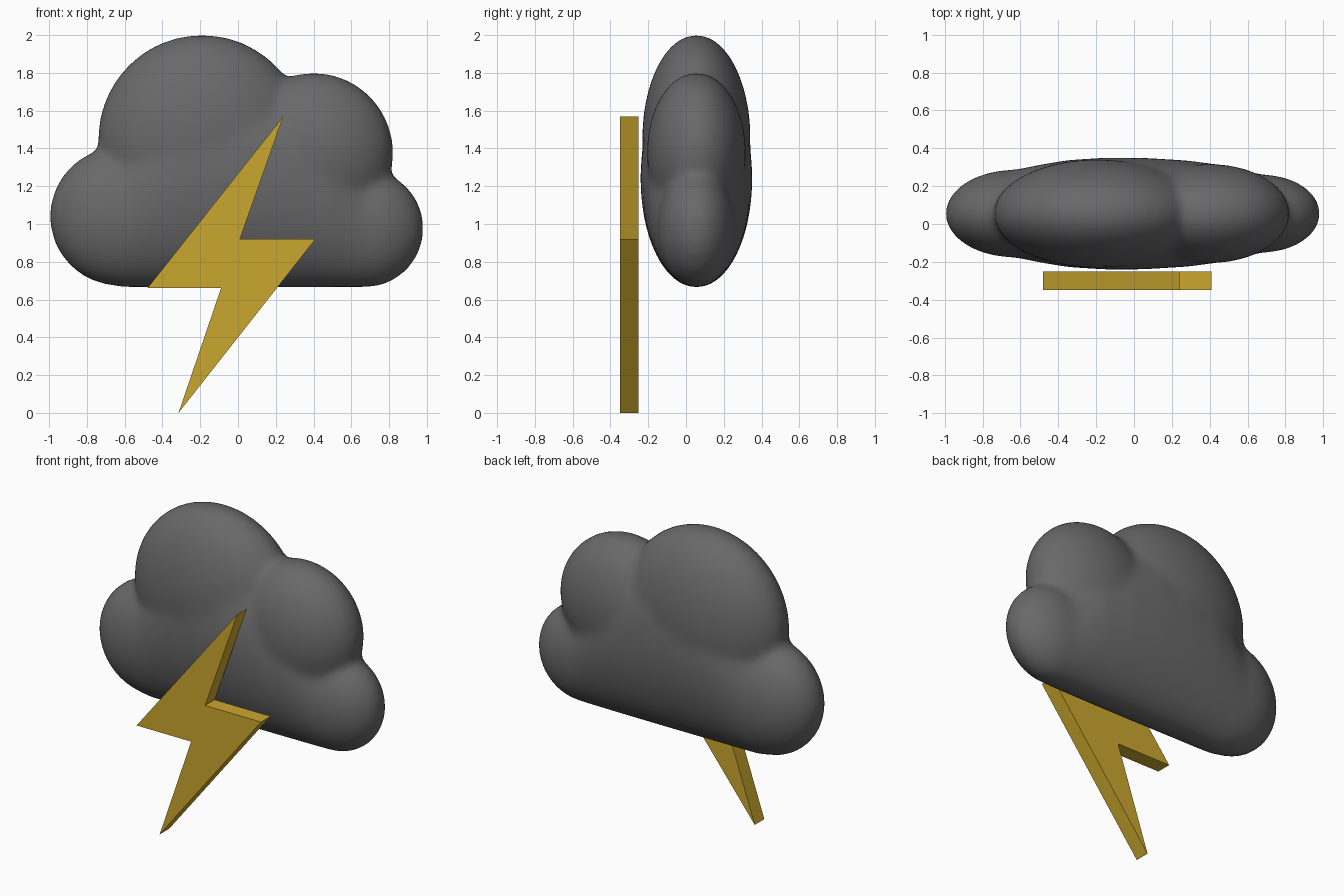
import bpy, bmesh, math
from mathutils import Matrix, Vector

if "Cube" in bpy.data.objects:
    bpy.data.objects.remove(bpy.data.objects["Cube"])

CY = 0.055  # middle of the cloud in depth


def material(name, rgb):
    m = bpy.data.materials.new(name)
    m.diffuse_color = (*rgb, 1)
    m.use_nodes = True
    m.node_tree.nodes["Principled BSDF"].inputs["Base Color"].default_value = m.diffuse_color
    return m


def make_object(name, bm, mat):
    bmesh.ops.recalc_face_normals(bm, faces=bm.faces)
    mesh = bpy.data.meshes.new(name)
    bm.to_mesh(mesh)
    bm.free()
    mesh.materials.append(mat)
    ob = bpy.data.objects.new(name, mesh)
    bpy.context.collection.objects.link(ob)
    return ob


storm_grey = material("storm grey", (0.14, 0.14, 0.14))
bolt_yellow = material("bolt yellow", (0.60, 0.39, 0.028))

# Cloud puffs: x, z, radius, half depth
bm = bmesh.new()
puffs = [
    (-0.19, 1.45, 0.552, 0.287),
    (0.40, 1.378, 0.423, 0.262),
    (-0.63, 1.04, 0.367, 0.232),
    (0.67, 0.977, 0.314, 0.207),
]
for x, z, r, depth in puffs:
    bmesh.ops.create_uvsphere(
        bm, u_segments=64, v_segments=40, radius=1,
        matrix=Matrix.Translation((x, CY, z)) @ Matrix.Diagonal((r, depth, r, 1)))

# Flat-bottomed core lofted between the two end puffs: x, top z, half depth
stations = [(-0.63, 1.405, 0.232), (-0.5, 1.58, 0.258), (-0.35, 1.75, 0.283),
            (-0.15, 1.83, 0.296), (0.05, 1.80, 0.295), (0.28, 1.70, 0.281),
            (0.48, 1.55, 0.255), (0.6, 1.37, 0.225), (0.67, 1.285, 0.207)]
N = 64
rings = []
for x, top, depth in stations:
    zc, rz = (top + 0.663) / 2, (top - 0.663) / 2
    rings.append([bm.verts.new((x, CY + depth * math.cos(a), zc + rz * math.sin(a)))
                  for a in (2 * math.pi * i / N for i in range(N))])
for a, b in zip(rings, rings[1:]):
    for i in range(N):
        j = (i + 1) % N
        bm.faces.new((a[i], a[j], b[j], b[i]))
bm.faces.new(rings[0])
bm.faces.new(rings[-1])
cloud = make_object("cloud", bm, storm_grey)

# Fuse the puffs and soften the creases
fuse = cloud.modifiers.new("fuse", 'REMESH')
fuse.mode = 'VOXEL'
fuse.voxel_size = 0.022
fuse.use_smooth_shade = True
soften = cloud.modifiers.new("soften", 'SMOOTH')
soften.factor = 0.5
soften.iterations = 16

# Lightning bolt: extruded zigzag profile in front of the cloud
profile = [(0.24, 1.57), (0.01, 0.92), (0.41, 0.92),
           (-0.315, 0.0), (-0.09, 0.66), (-0.48, 0.66)]
bm = bmesh.new()
front = bm.faces.new([bm.verts.new((x, -0.35, z)) for x, z in profile])
extruded = bmesh.ops.extrude_face_region(bm, geom=[front], use_keep_orig=True)
bmesh.ops.translate(bm, vec=Vector((0, 0.098, 0)),
                    verts=[g for g in extruded["geom"] if isinstance(g, bmesh.types.BMVert)])
make_object("lightning_bolt", bm, bolt_yellow)
